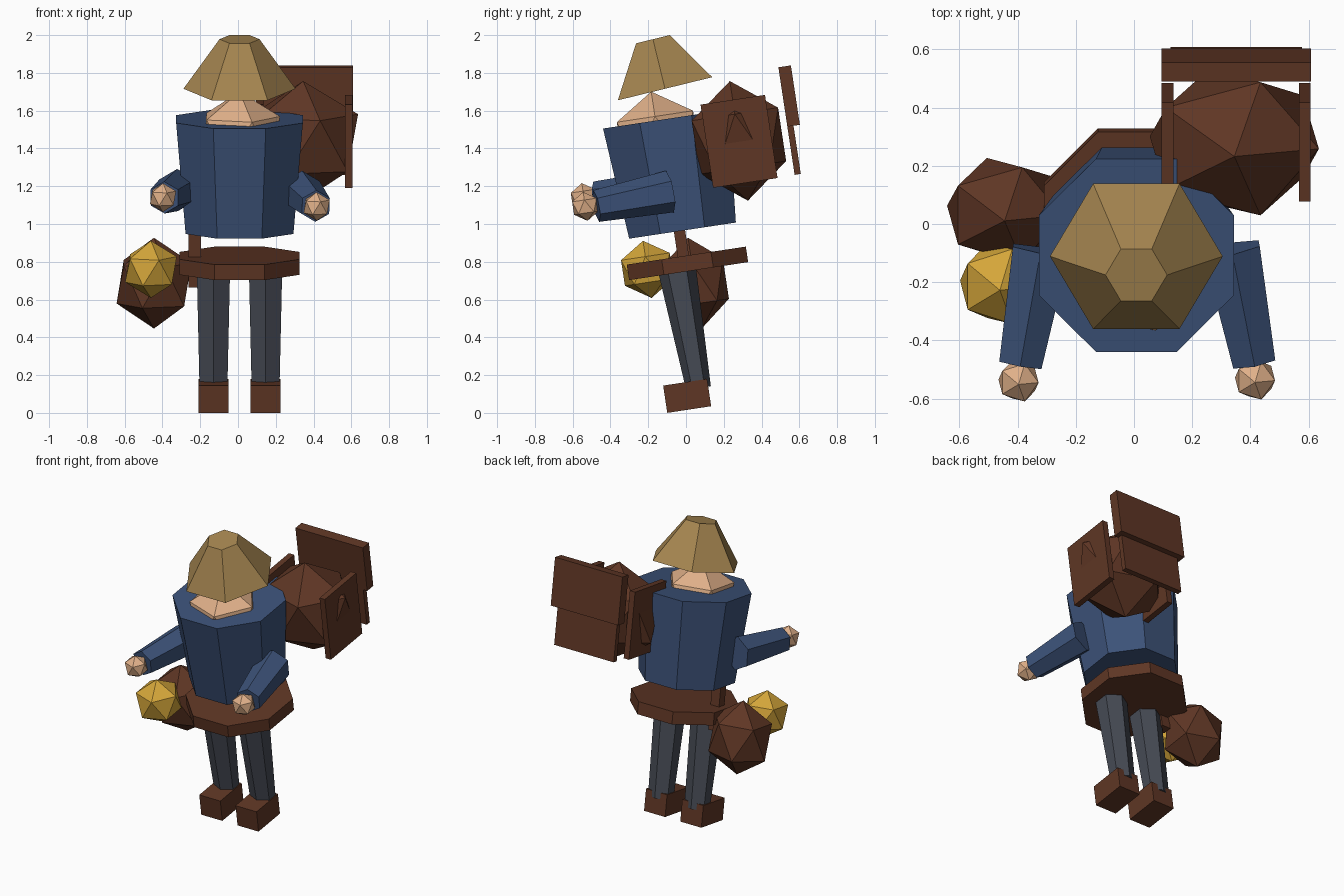
import bpy
import bmesh
from math import cos, sin, pi
from mathutils import Matrix, Vector

cube = bpy.data.objects.get("Cube")
if cube:
    bpy.data.objects.remove(cube, do_unlink=True)

WORLD = Matrix.Identity(4)
LEAN = Matrix.Rotation(0.15, 4, 'X')   # the whole figure stoops forward
MID = 0.008                            # body centre line


def material(name, color):
    mat = bpy.data.materials.new(name)
    mat.use_nodes = True
    mat.diffuse_color = (*color, 1)
    for node in mat.node_tree.nodes:
        if node.type == 'BSDF_PRINCIPLED':
            node.inputs["Base Color"].default_value = (*color, 1)
    return mat


blue = material("blue_cloth", (0.045, 0.084, 0.188))
brown = material("brown_leather", (0.114, 0.037, 0.018))
straw = material("straw", (0.376, 0.235, 0.08))
skin = material("skin", (0.745, 0.434, 0.25))
gold = material("gold", (0.658, 0.381, 0.042))
grey = material("grey_cloth", (0.061, 0.069, 0.089))


def finish(name, bm, mat, frame):
    bmesh.ops.recalc_face_normals(bm, faces=bm.faces)
    mesh = bpy.data.meshes.new(name)
    bm.to_mesh(mesh)
    bm.free()
    mesh.materials.append(mat)
    obj = bpy.data.objects.new(name, mesh)
    obj.matrix_world = frame
    bpy.context.collection.objects.link(obj)
    return obj


def box(name, mat, xs, ys, zs, frame=LEAN):
    """Box given by its extents on each axis."""
    spans = (xs, ys, zs)
    centre = Vector([(a + b) / 2 for a, b in spans])
    size = [b - a for a, b in spans]
    bm = bmesh.new()
    bmesh.ops.create_cube(bm, size=1, matrix=Matrix.Translation(centre) @ Matrix.Diagonal((*size, 1)))
    return finish(name, bm, mat, frame)


def ball(name, mat, centre, radii, frame=LEAN):
    """Twenty-sided faceted ball."""
    bm = bmesh.new()
    bmesh.ops.create_icosphere(bm, subdivisions=1, radius=1,
                               matrix=Matrix.Translation(centre) @ Matrix.Diagonal((*radii, 1)))
    return finish(name, bm, mat, frame)


def loft(name, mat, sides, turn, rings, frame=LEAN):
    """Capped prism through rings of (x, y, z, radius x, radius y)."""
    bm = bmesh.new()
    loops = []
    for x, y, z, rx, ry in rings:
        angles = [turn + 2 * pi * i / sides for i in range(sides)]
        loops.append([bm.verts.new((x + rx * cos(a), y + ry * sin(a), z)) for a in angles])
    for low, high in zip(loops, loops[1:]):
        for i in range(sides):
            j = (i + 1) % sides
            bm.faces.new((low[i], low[j], high[j], high[i]))
    bm.faces.new(loops[0])
    bm.faces.new(loops[-1])
    return finish(name, bm, mat, frame)


# Legs and boots
for side, s in (("left", 1), ("right", -1)):
    x = MID + s * 0.138
    box(side + "_boot", brown, (x - 0.08, x + 0.08), (-0.098, 0.137), (0.015, 0.161))
    loft(side + "_leg", grey, 6, pi / 2,
         [(x, 0.085, 0.12, 0.085, 0.066), (x, 0.066, 0.78, 0.102, 0.102)])

# Torso and belt
loft("torso", blue, 8, pi / 8,
     [(MID, 0.126, 0.957, 0.309, 0.309), (MID, 0.126, 1.554, 0.363, 0.363)])
loft("belt", brown, 8, pi / 8,
     [(MID, 0.126, 0.74, 0.343, 0.345), (MID, 0.126, 0.823, 0.343, 0.345)])

# Arms and hands
arms = (
    ("left", (0.335, -0.085, 1.172), (0.412, -0.475, 1.095), (0.416, -0.533, 1.093)),
    ("right", (-0.32, -0.09, 1.18), (-0.39, -0.482, 1.14), (-0.397, -0.54, 1.14)),
)
for side, shoulder, wrist, hand in arms:
    axis = Vector(wrist) - Vector(shoulder)
    frame = Matrix.Translation(shoulder) @ axis.to_track_quat('Z', 'Y').to_matrix().to_4x4()
    loft(side + "_arm", blue, 6, pi / 2,
         [(0, 0, 0, 0.112, 0.112), (0, 0, axis.length, 0.085, 0.085)], frame)
    ball(side + "_hand", skin, LEAN.inverted() @ Vector(hand), (0.077, 0.077, 0.077))

# Head and tilted hat
ball("head", skin, (MID, 0.072, 1.469), (0.24, 0.24, 0.24))
hat_frame = Matrix.Translation((MID, -0.111, 1.716)) @ Matrix.Rotation(0.24, 4, 'X')
loft("hat", straw, 6, 0,
     [(0, 0, 0, 0.297, 0.297), (0, 0, 0.27, 0.106, 0.106)], hat_frame)

# Lantern, hip pouch and its strap
ball("lantern", gold, (-0.461, -0.089, 0.782), (0.153, 0.153, 0.153))
ball("pouch", brown, (-0.445, 0.149, 0.672), (0.221, 0.195, 0.243))
box("pouch_strap", brown, (-0.262, -0.197), (0.08, 0.14), (0.66, 0.96))

# Backpack: faceted load between side boards, with a two-part back board
ball("pack_load", brown, (0.345, 0.492, 1.382), (0.325, 0.272, 0.32))
for side, x in (("left", 0.567), ("right", 0.095)):
    box(side + "_pack_board", brown, (x, x + 0.04), (0.32, 0.665), (1.157, 1.602))
box("upper_back_board", brown, (0.095, 0.608), (0.757, 0.824), (1.418, 1.736))
box("lower_back_board", brown, (0.125, 0.578), (0.757, 0.79), (1.16, 1.43))
